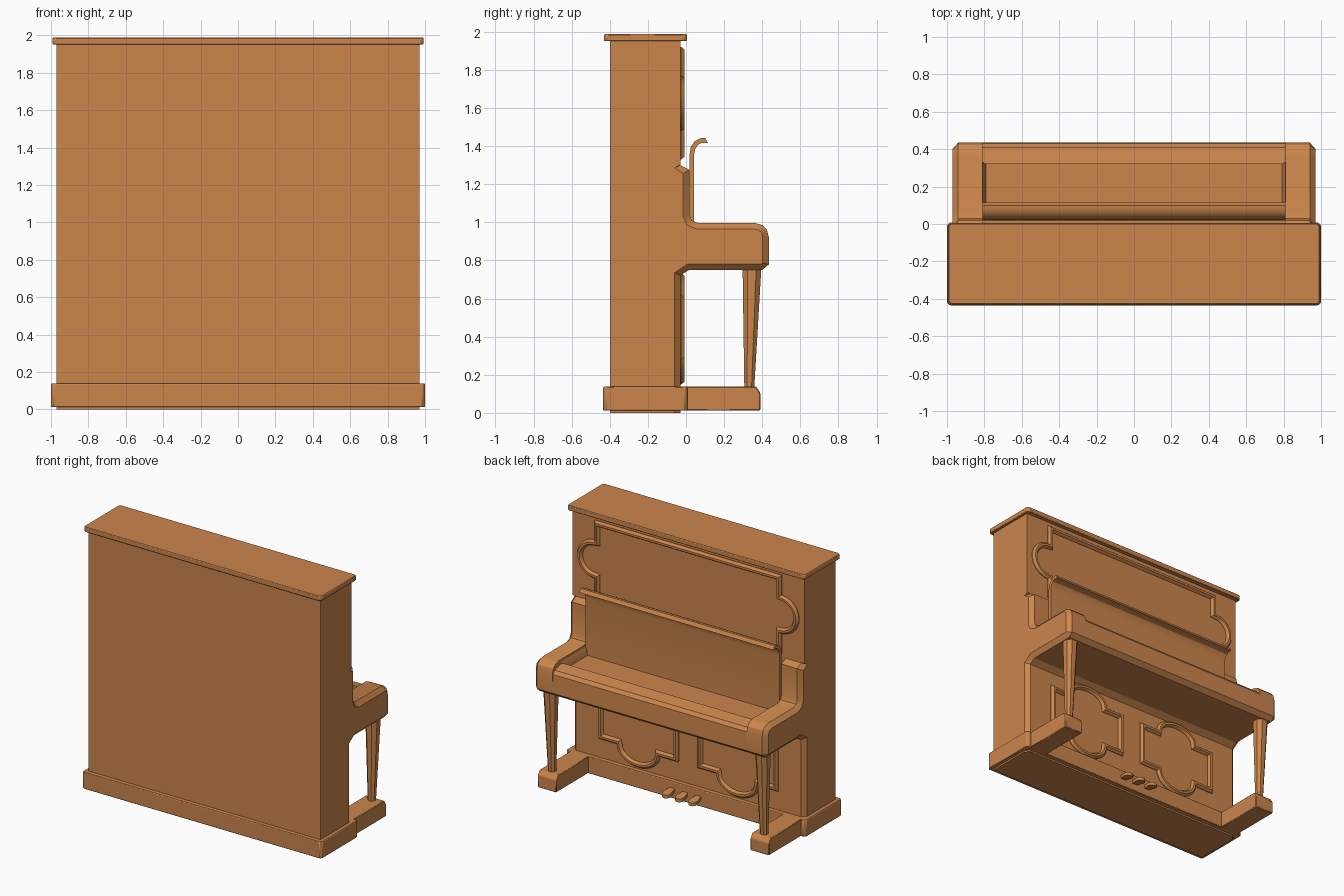
import bpy, bmesh, math
from mathutils import Vector

if "Cube" in bpy.data.objects:
    bpy.data.objects.remove(bpy.data.objects["Cube"])

wood = bpy.data.materials.new("warm_wood")
wood.diffuse_color = (0.60, 0.24, 0.073, 1)
wood.use_nodes = True
wood.node_tree.nodes["Principled BSDF"].inputs["Base Color"].default_value = wood.diffuse_color


def finish(name, bm, bevel=0.0, segments=2):
    bmesh.ops.recalc_face_normals(bm, faces=bm.faces)
    me = bpy.data.meshes.new(name)
    bm.to_mesh(me)
    bm.free()
    ob = bpy.data.objects.new(name, me)
    bpy.context.collection.objects.link(ob)
    me.materials.append(wood)
    if bevel:
        m = ob.modifiers.new("bevel", 'BEVEL')
        m.width, m.segments = bevel, segments
    bpy.context.view_layer.objects.active = ob
    ob.select_set(True)
    bpy.ops.object.shade_smooth_by_angle(angle=math.radians(30))
    ob.select_set(False)
    return ob


def loft(name, loops, closed=False, **kw):
    """Skin matching loops; cap the ends, or join last to first."""
    bm = bmesh.new()
    rows = [[bm.verts.new(p) for p in loop] for loop in loops]
    n = len(rows[0])
    pairs = list(zip(rows, rows[1:])) + ([(rows[-1], rows[0])] if closed else [])
    for a, b in pairs:
        for i in range(n):
            j = (i + 1) % n
            bm.faces.new((a[i], a[j], b[j], b[i]))
    if not closed:
        bm.faces.new(rows[0])
        bm.faces.new(rows[-1])
    return finish(name, bm, **kw)


def prism(name, profile, x0, x1, **kw):
    return loft(name, [[(x, y, z) for y, z in profile] for x in (x0, x1)], **kw)


def box(name, x0, x1, y0, y1, z0, z1, **kw):
    return prism(name, [(y0, z0), (y1, z0), (y1, z1), (y0, z1)], x0, x1, **kw)


def arc(cx, cz, rx, rz, a0, a1, n=14):
    return [(cx + rx * math.cos(math.radians(a0 + (a1 - a0) * i / n)),
             cz + rz * math.sin(math.radians(a0 + (a1 - a0) * i / n))) for i in range(n + 1)]


def inset(pts, d):
    """Mitred inward offset of a counter-clockwise outline."""
    out, n = [], len(pts)
    for i in range(n):
        p = Vector(pts[i])
        e0 = (p - Vector(pts[i - 1])).normalized()
        e1 = (Vector(pts[(i + 1) % n]) - p).normalized()
        n0, n1 = Vector((-e0.y, e0.x)), Vector((-e1.y, e1.x))
        out.append(p + (n0 + n1) * d / (1 + n0.dot(n1)))
    return out


def moulding(name, outline):
    section = [(0, -0.04), (0, -0.025), (0.014, -0.007), (0.03, -0.007), (0.042, -0.025), (0.042, -0.04)]
    loft(name, [[(p[0], y, p[1]) for p in inset(outline, d)] for d, y in section], closed=True)


# Central case with key bed and front rail
prism("case_and_key_bed", [
    (-0.40, 0), (-0.40, 1.955), (-0.03, 1.955), (-0.03, 0.92), (0.32, 0.92), (0.32, 0.965),
    (0.41, 0.945), (0.43, 0.92), (0.435, 0.78), (0.40, 0.75), (0.015, 0.75),
    (-0.03, 0.72), (-0.03, 0)], -0.81, 0.81)

# Side panels with arms; the outer front edge is chamfered
inner = [(-0.40, 0), (-0.40, 1.955), (-0.03, 1.955), (-0.03, 1.30), (0.018, 1.275),
         (0.018, 1.04), (0.03, 1.01), (0.06, 0.997), (0.36, 0.997), (0.40, 0.985),
         (0.425, 0.96), (0.435, 0.92), (0.435, 0.78), (0.40, 0.75), (0.015, 0.75),
         (-0.03, 0.72), (-0.03, 0)]
outer = [(-0.40, 0), (-0.40, 1.955), (-0.03, 1.955), (-0.06, 1.285), (-0.015, 1.255),
         (-0.015, 1.03), (0.005, 0.985), (0.055, 0.965), (0.36, 0.965), (0.385, 0.957),
         (0.398, 0.945), (0.402, 0.92), (0.402, 0.785), (0.395, 0.782), (0.01, 0.782),
         (-0.06, 0.735), (-0.06, 0)]
outer.insert(3, (-0.03, 1.302))
inner.insert(3, (-0.03, 1.302))
for s, side in ((-1, "left"), (1, "right")):
    loft(f"{side}_side_panel", [[(s * x, y, z) for y, z in prof]
                               for x, prof in ((0.81, inner), (0.94, inner), (0.97, outer))])
    # Sloped block at the end of the key well
    loft(f"{side}_key_block", [[(s * x, y, z) for x, z in ((0.815, 0.91), (0.79, 0.91), (0.80, 0.96), (0.815, 0.985))]
                              for y in (0.02, 0.33)])
    # Foot
    prism(f"{side}_foot", [(-0.05, 0.012), (0.39, 0.012), (0.39, 0.105), (0.368, 0.138), (-0.05, 0.138)],
          s * 0.81, s * 0.965, bevel=0.005, segments=1)
    # Tapered leg with chamfered corners
    rings = []
    for z, h, cy in ((0.13, 0.026, 0.332), (0.755, 0.049, 0.346)):
        c = h * 0.45
        rings.append([(s * 0.885 + u, cy + v, z) for u, v in (
            (-h, -c), (-c, -h), (c, -h), (h, -c), (h, c), (c, h), (-c, h), (-h, c))])
    loft(f"{side}_leg", rings)

# Raised fallboard with curled lip
prism("fallboard", [(0.018, 0.91), (0.042, 0.91), (0.042, 1.35), (0.048, 1.385), (0.064, 1.408),
                    (0.085, 1.417), (0.115, 1.417), (0.10, 1.443), (0.075, 1.441), (0.045, 1.425),
                    (0.025, 1.395), (0.018, 1.35)], -0.81, 0.81)
box("fallboard_backing", -0.81, 0.81, -0.05, 0.018, 0.91, 1.27)

# Lid and plinth
def slab(name, hx, y0, y1, z0, z1, c):
    ring = [(-hx + c, y0), (hx - c, y0), (hx, y0 + c), (hx, y1 - c),
            (hx - c, y1), (-hx + c, y1), (-hx, y1 - c), (-hx, y0 + c)]
    loft(name, [[(x, y, z) for x, y in ring] for z in (z0, z1)], bevel=0.005, segments=1)


slab("lid", 0.993, -0.43, 0.005, 1.95, 1.987, 0.015)
slab("plinth", 1.0, -0.435, 0.008, 0.012, 0.138, 0.015)

# Upper panel moulding with a lobe at each end
moulding("upper_moulding",
         [(-0.78, 1.33), (0.78, 1.33)] + arc(0.78, 1.625, 0.145, 0.145, -90, 90)
         + [(0.78, 1.92), (-0.78, 1.92)] + arc(-0.78, 1.625, 0.145, 0.145, 90, 270))

# Lower panel mouldings with lobes above and below
for s, side in ((-1, "left"), (1, "right")):
    cx, w = s * 0.415, 0.335
    moulding(f"{side}_lower_moulding",
             [(cx - w, 0.28)] + arc(cx, 0.28, 0.18, 0.13, 180, 360)
             + [(cx + w, 0.28), (cx + w, 0.617)] + arc(cx, 0.617, 0.18, 0.115, 0, 180)
             + [(cx - w, 0.617)])

# Pedals
for i, name in enumerate(("left_pedal", "middle_pedal", "right_pedal")):
    x = (i - 1) * 0.11
    shape = [(x - 0.018, 0.0), (x + 0.018, 0.0), (x + 0.032, 0.06)] \
        + arc(x, 0.075, 0.032, 0.03, 0, 180, 6) + [(x - 0.032, 0.06)]
    loft(name, [[(px, py, z - py * 0.15) for px, py in shape] for z in (0.065, 0.09)])
